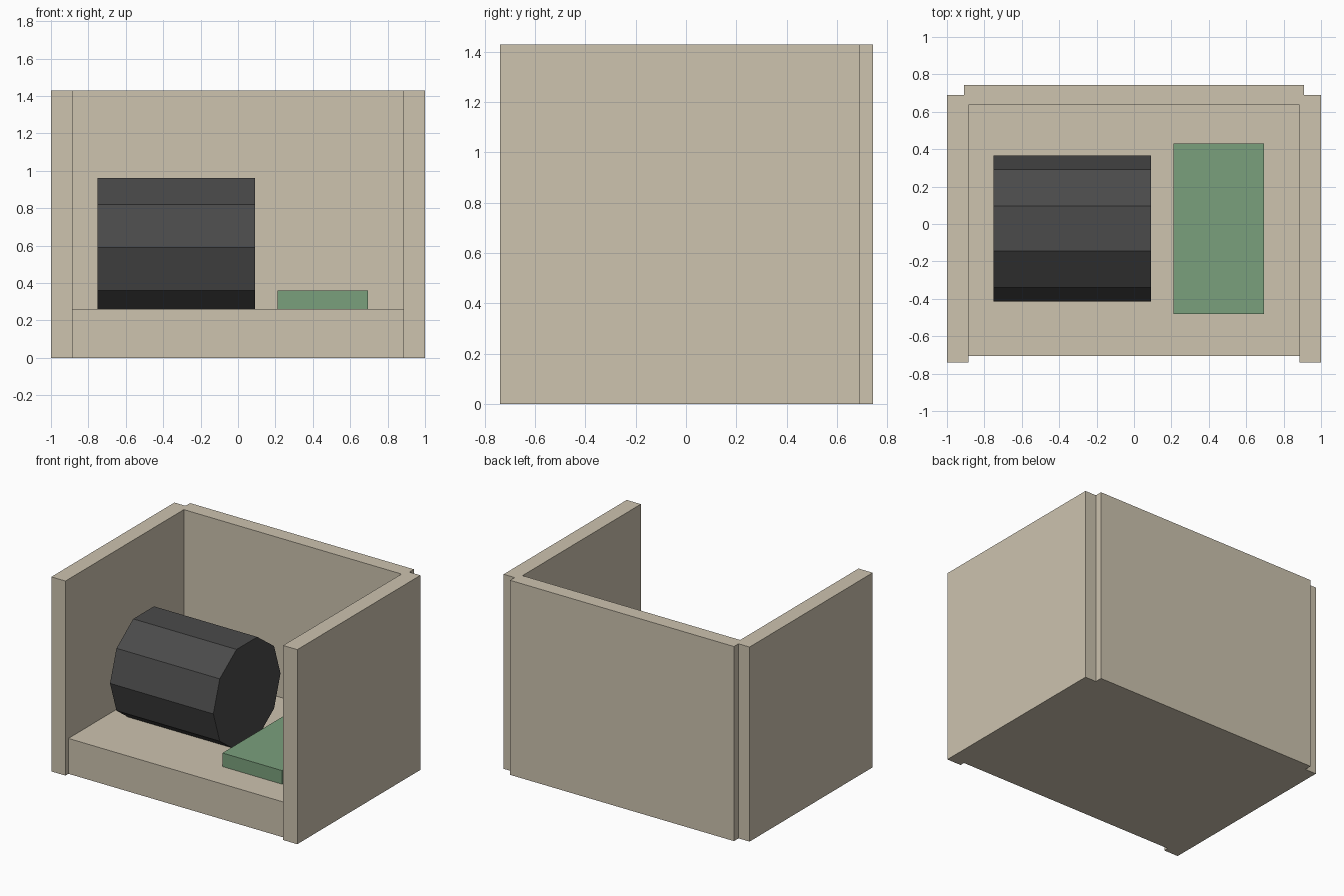
import bpy
import math

if "Cube" in bpy.data.objects:
    bpy.data.objects.remove(bpy.data.objects["Cube"])


def material(name, rgb):
    mat = bpy.data.materials.new(name)
    mat.diffuse_color = (*rgb, 1.0)
    mat.use_nodes = True
    mat.node_tree.nodes["Principled BSDF"].inputs["Base Color"].default_value = mat.diffuse_color
    return mat


def box(name, x, y, z, mat):
    """Box spanning the given (min, max) range on each axis."""
    centre = [(a + b) / 2 for a, b in (x, y, z)]
    bpy.ops.mesh.primitive_cube_add(size=1, location=centre)
    obj = bpy.context.object
    obj.name = name
    obj.scale = [b - a for a, b in (x, y, z)]
    bpy.ops.object.transform_apply(location=False, rotation=False, scale=True)
    obj.data.materials.append(mat)
    return obj


beige = material("beige", (0.61, 0.546, 0.429))
charcoal = material("charcoal", (0.069, 0.069, 0.069))
green = material("muted green", (0.195, 0.352, 0.202))

HEIGHT = 1.43

# Side walls, mirrored about x = 0
for label, s in (("left", -1), ("right", 1)):
    box(label + "_wall", sorted((s * 0.885, s * 1.0)), (-0.74, 0.69), (0, HEIGHT), beige)

# Back wall stands slightly proud of the side walls
box("back_wall", (-0.91, 0.91), (0.635, 0.743), (0, HEIGHT), beige)

# Thick floor, set back a little from the front edges of the walls
box("floor", (-0.885, 0.885), (-0.705, 0.635), (0, 0.26), beige)

# Ten-sided drum lying along x, sunk slightly into the floor
bpy.ops.mesh.primitive_cylinder_add(
    vertices=10, radius=0.39, depth=0.84,
    location=(-0.33, -0.025, 0.59), rotation=(0, math.pi / 2, 0))
drum = bpy.context.object
drum.name = "drum"
drum.data.materials.append(charcoal)

# Flat green slab beside the drum
box("green_slab", (0.21, 0.695), (-0.48, 0.43), (0.24, 0.36), green)
